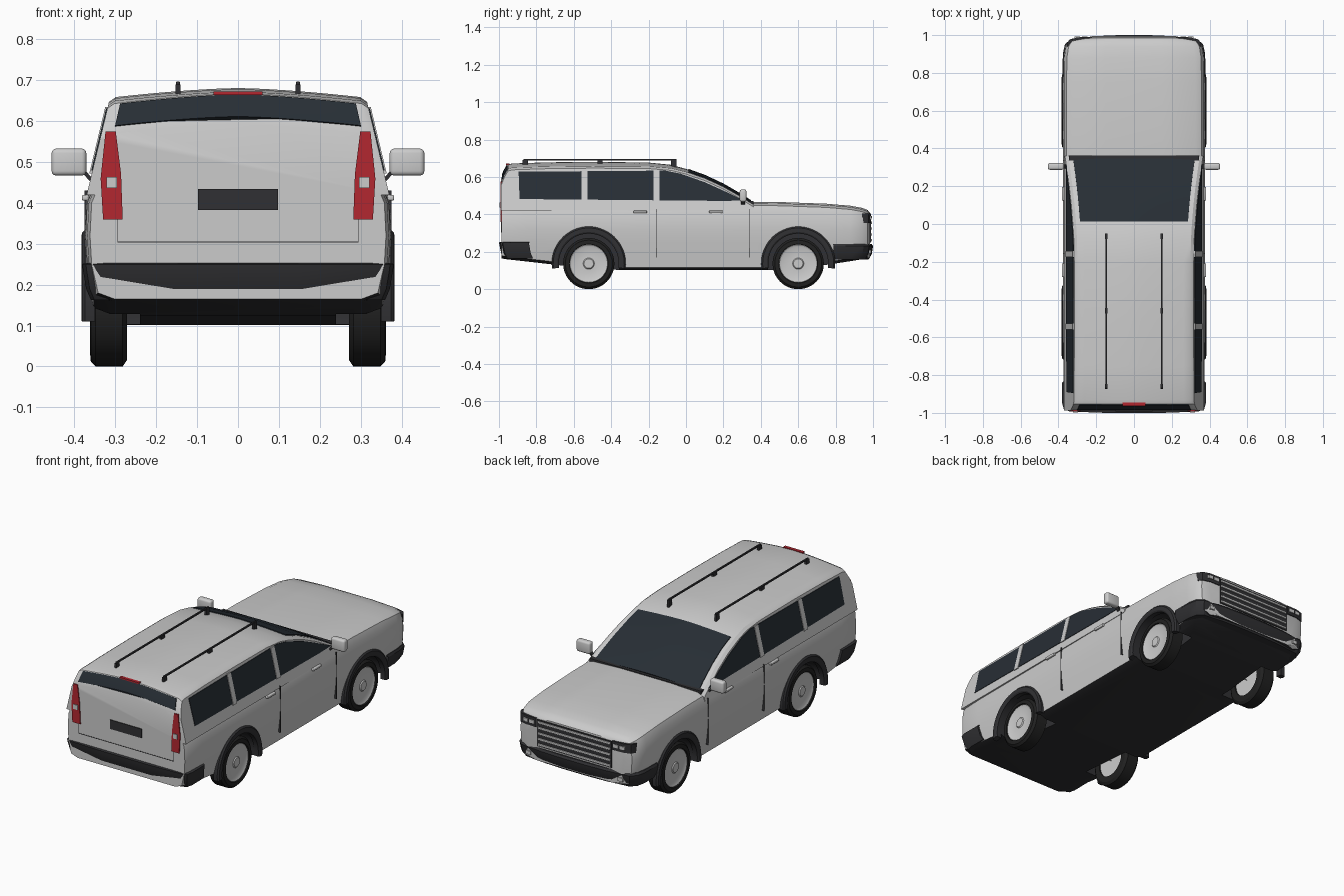
import bpy, bmesh, math
from mathutils import Vector

if "Cube" in bpy.data.objects:
    bpy.data.objects.remove(bpy.data.objects["Cube"])

def material(name, rgb):
    m = bpy.data.materials.new(name)
    m.diffuse_color = (*rgb, 1)
    m.use_nodes = True
    m.node_tree.nodes["Principled BSDF"].inputs["Base Color"].default_value = m.diffuse_color
    return m

DARK = material("dark_trim", (0.03, 0.03, 0.033))
GLASS = material("glass", (0.02, 0.027, 0.035))
TYRE = material("rubber", (0.015, 0.015, 0.015))
RED = material("red_lens", (0.45, 0.02, 0.03))
WHITE = material("clear_lens", (0.85, 0.85, 0.85))

def finish(name, verts, faces, mat=None, angle=30, bevel=0):
    bm = bmesh.new()
    vs = [bm.verts.new(v) for v in verts]
    for f in faces:
        bm.faces.new([vs[i] for i in f])
    bmesh.ops.recalc_face_normals(bm, faces=bm.faces)
    if bevel:
        bmesh.ops.bevel(bm, geom=bm.edges[:], offset=bevel, segments=3, profile=0.5, affect='EDGES')
    me = bpy.data.meshes.new(name)
    bm.to_mesh(me)
    bm.free()
    ob = bpy.data.objects.new(name, me)
    bpy.context.collection.objects.link(ob)
    if mat:
        me.materials.append(mat)
    smooth(ob, angle)
    return ob

def smooth(ob, angle=30):
    bpy.ops.object.select_all(action='DESELECT')
    ob.select_set(True)
    bpy.context.view_layer.objects.active = ob
    bpy.ops.object.shade_smooth_by_angle(angle=math.radians(angle))

def loft(name, rings, mat=None, closed=False, **kw):
    """Skin a list of equal-length rings; cap the ends, or join them if closed."""
    n, k = len(rings[0]), len(rings)
    faces = [(i * n + j, i * n + (j + 1) % n, (i + 1) % k * n + (j + 1) % n, (i + 1) % k * n + j)
             for i in range(k if closed else k - 1) for j in range(n)]
    if not closed:
        faces += [tuple(range(n)), tuple(range((k - 1) * n, k * n))]
    return finish(name, [p for r in rings for p in r], faces, mat, **kw)

def box(name, x, y, z, mat=None, bevel=0):
    return loft(name, [[(x[0], y[0], c), (x[1], y[0], c), (x[1], y[1], c), (x[0], y[1], c)] for c in z],
                mat, bevel=bevel)

def lathe_x(name, profile, y, z, mat, s=1, a0=0, a1=360, steps=48):
    """Turn an (x, radius) profile about a wheel axle."""
    full = a1 - a0 == 360
    angs = [math.radians(a0 + (a1 - a0) * i / steps) for i in range(steps if full else steps + 1)]
    rings = [[(s * x, y + r * math.cos(a), z + r * math.sin(a)) for x, r in profile] for a in angs]
    return loft(name, rings, mat, closed=full)

def lerp(table, y):
    for (a, *p), (b, *q) in zip(table, table[1:]):
        if y <= b:
            t = (y - a) / (b - a)
            return [u + (v - u) * t for u, v in zip(p, q)]
    return table[-1][1:]

# Lower body: stations of y, half width, bottom, top
body_st = [(-.987, .362, .165, .45), (-.96, .369, .16, .45), (-.85, .373, .148, .45), (-.65, .374, .125, .45),
           (-.35, .375, .102, .45), (.36, .375, .102, .463), (.5, .375, .102, .462), (.75, .375, .13, .453),
           (.88, .373, .15, .442), (.94, .364, .16, .431), (.97, .345, .165, .42), (.984, .30, .168, .405)]
rings = []
for y, w, b, t in body_st:
    half = [(w - .06, b), (w - .02, b + .015), (w - .004, .25), (w, .32), (w - .004, t - .05),
            (w - .018, t - .016), (w - .05, t - .003), (.15, t + .004)]
    rings.append([(x, y, z) for x, z in half] + [(-x, y, z) for x, z in reversed(half)])
body = loft("lower_body", rings)

# Wheel wells cut from the body
AXLES, WZ = (-.52, .60), .137
for y in AXLES:
    for s in (1, -1):
        cut = lathe_x("well_cutter", [(.24, .001), (.24, .165), (.5, .165), (.5, .001)], y, WZ, None, s)
        cut.hide_render = True
        m = body.modifiers.new("well", 'BOOLEAN')
        m.operation, m.solver, m.object = 'DIFFERENCE', 'EXACT', cut
        bpy.context.view_layer.objects.active = body
        bpy.ops.object.modifier_apply(modifier="well")
        bpy.data.objects.remove(cut)
me = body.data
me.materials.clear()
me.materials.append(None)
me.materials.append(DARK)
for p in me.polygons:
    pts = [me.vertices[i].co for i in p.vertices]
    well = any(all(math.hypot(c.y - y, c.z - WZ) < .168 for c in pts) for y in AXLES)
    p.material_index = int(well or p.normal.z < -.7)
smooth(body)

# Cabin: stations of y, centre height, crown
cab_st = [(-.988, .592, .024), (-.972, .632, .024), (-.952, .667, .024), (-.93, .672, .022), (-.75, .678, .022),
          (-.5, .681, .022), (-.2, .677, .02), (-.08, .665, .018), (0, .643, .016), (.1, .607, .014),
          (.2, .56, .013), (.3, .502, .012), (.36, .462, .01)]
side_x = lambda z: .375 - (z - .40) * .24

def roof_line(y, fr):
    zc, crown = lerp(cab_st, y)
    w = side_x(zc - crown) - .014
    return [(f * w, y, zc - crown * abs(f) ** 1.5) for f in fr]

FR = [i / 8 for i in range(-8, 9)]
rings = []
for y, zc, crown in cab_st:
    ze = zc - crown - .012
    rings.append([(-side_x(.42), y, .42), (-side_x(ze), y, ze)] + roof_line(y, FR)
                 + [(side_x(ze), y, ze), (side_x(.42), y, .42)])
loft("cabin", rings)

# Windscreen and rear window follow the cabin surface
def screen(name, ys, width, push):
    rings = []
    for y in ys:
        line = [Vector(p) for p in roof_line(y, [f * width for f in FR])]
        rings.append([p + Vector(push) for p in line] + [p - Vector(push) for p in reversed(line)])
    loft(name, rings, GLASS)

screen("windscreen", (.012, .1, .2, .3, .345), .93, (0, .002, .004))
screen("rear_window", (-.981, -.972, -.954), .95, (0, -.004, .002))
box("windscreen_cowl", (-.345, .345), (.335, .362), (.44, .472), DARK)
box("high_brake_light", (-.06, .06), (-.963, -.945), (.664, .672), RED)

# Side glass and pillars lie on the sloping cabin sides
def side_panel(name, pts, off, mat, s):
    loft(name, [[(s * (side_x(z) + o), y, z) for y, z in pts] for o in (-.01, off)], mat)

for s in (1, -1):
    side_panel("side_glass", [(-.89, .482), (-.895, .628), (-.11, .634), (-.03, .618), (.1, .572), (.2, .527),
                              (.31, .474), (.2, .472)], .003, GLASS, s)
    for y in (-.543, -.158):
        side_panel("door_pillar", [(y - .016, .472), (y + .016, .472), (y + .016, .635), (y - .016, .635)],
                   .006, None, s)
    # Door handles and seams
    for y in (-.245, .16):
        box("door_handle", sorted((s * .365, s * .382)), (y - .036, y + .036), (.406, .42), None, .004)
    for y in (-.158, .337):
        box("door_seam", sorted((s * .36, s * .3755)), (y - .0015, y + .0015), (.17, .43), DARK)
    # Mirrors
    box("mirror", sorted((s * .371, s * .456)), (.287, .323), (.467, .533), None, .011)
    loft("mirror_arm", [[(s * x, y, z + d) for y, d in ((.295, 0), (.315, 0), (.315, .014), (.295, .014))]
                        for x, z in ((.35, .44), (.364, .455), (.385, .478))], DARK)
    # Roof rails
    box("roof_rail", sorted((s * .142, s * .152)), (-.87, -.05), (.687, .697), DARK, .003)
    for y in (-.86, -.46, -.065):
        box("rail_foot", sorted((s * .141, s * .153)), (y - .014, y + .014), (.65, .69), DARK)
    # Tail lights
    tail = [(.282, .36), (.33, .36), (.336, .46), (.324, .575), (.299, .575), (.286, .47)]
    loft("tail_light", [[(s * x, y, z) for x, z in tail] for y in (-.95, -.993)], RED)
    box("reverse_light", sorted((s * .296, s * .322)), (-.997, -.98), (.437, .463), WHITE)
    # Headlights
    lamp = [(.235, .94), (.235, .99), (.30, .988), (.343, .975), (.356, .95), (.356, .94)]
    loft("headlight_housing", [[(s * x, y, z) for x, y in lamp] for z in (.355, .405)], DARK)
    for x in (.245, .285):
        box("headlight_lens", sorted((s * x, s * (x + .03))), (.97, .993), (.372, .39), WHITE)
    box("fog_light", sorted((s * .27, s * .30)), (.97, .99), (.19, .21), WHITE)
    # Wheels and arches
    for y in AXLES:
        lathe_x("tyre", [(.272, .09), (.272, .122), (.282, .137), (.348, .137), (.36, .125), (.362, .104),
                         (.35, .10), (.345, .09)], y, WZ, TYRE, s)
        lathe_x("wheel_disc", [(.28, .001), (.28, .10), (.352, .104), (.357, .10), (.351, .088), (.353, .03),
                               (.358, .025), (.358, .001)], y, WZ, None, s)
        lathe_x("wheel_arch", [(.35, .16), (.378, .16), (.383, .168), (.382, .19), (.374, .198), (.35, .198)],
                y, WZ, DARK, s, -8, 188, 32)

# Bumpers
def bumper(name, half, levels):
    outline = half + [(-x, y) for x, y in reversed(half)]
    loft(name, [[(x * k, y * (.5 + .5 * k), z) for x, y in outline] for z, k in levels], DARK)

bumper("rear_bumper", [(.38, -.84), (.381, -.945), (.372, -.98), (.34, -.993), (.15, -1)],
       [(.163, .945), (.19, .975), (.235, .995), (.25, 1), (.253, .985)])
bumper("front_bumper", [(.378, .79), (.377, .90), (.366, .95), (.335, .98), (.2, .995), (.08, 1)],
       [(.158, .95), (.185, .985), (.23, 1), (.242, .985)])

# Grille
box("grille_back", (-.23, .23), (.95, .988), (.25, .40), DARK)
for i in range(5):
    z = .262 + i * .031
    box("grille_slat", (-.225, .225), (.97, .994), (z - .006, z + .006), None, .002)

# Tailgate details
box("plate_recess", (-.098, .098), (-.992, -.97), (.383, .434), DARK)
box("tailgate_seam", (-.295, .295), (-.9885, -.97), (.303, .306), DARK)
for s in (1, -1):
    box("tailgate_side_seam", sorted((s * .293, s * .295)), (-.9885, -.97), (.303, .36), DARK)
